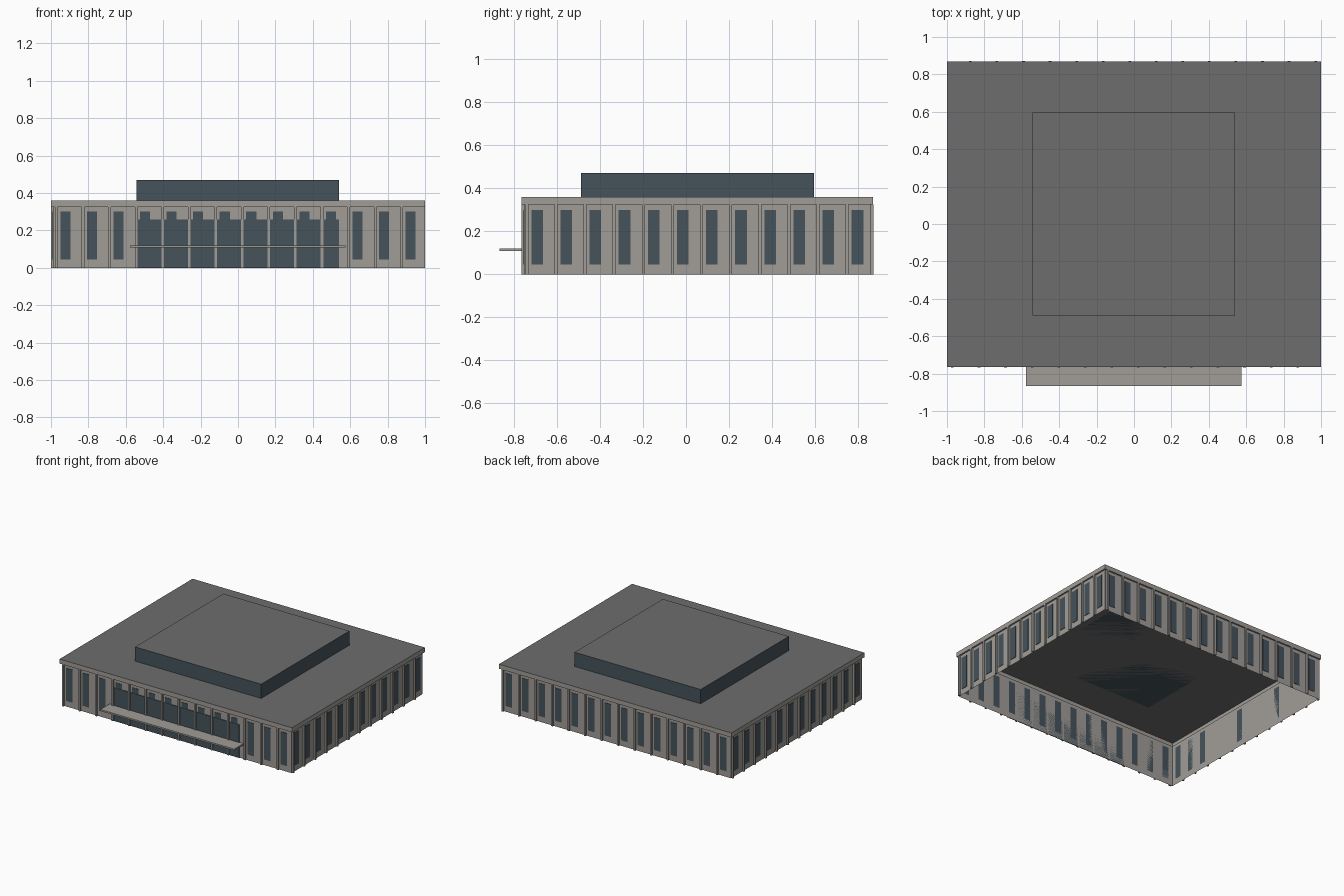
import bpy
import bmesh
from mathutils import Matrix, Vector

cube = bpy.data.objects.get("Cube")
if cube:
    bpy.data.objects.remove(cube, do_unlink=True)


def make_material(name, rgb):
    mat = bpy.data.materials.new(name)
    mat.use_nodes = True
    mat.diffuse_color = (*rgb, 1)
    mat.node_tree.nodes["Principled BSDF"].inputs["Base Color"].default_value = (*rgb, 1)
    return mat


STONE = make_material("warm grey stone", (0.355, 0.335, 0.31))
ROOF = make_material("dark grey roofing", (0.155, 0.155, 0.155))
GLASS = make_material("blue grey glass", (0.06, 0.086, 0.104))

# Main dimensions
X0, X1, Y0, Y1 = -1.0, 1.0, -0.765, 0.87
INSET = 0.012
FASCIA, TOP = 0.325, 0.36
CENTRE_Y = (Y0 + Y1) / 2


def finish(bm, name, materials):
    mesh = bpy.data.meshes.new(name)
    bm.to_mesh(mesh)
    bm.free()
    for mat in materials:
        mesh.materials.append(mat)
    obj = bpy.data.objects.new(name, mesh)
    bpy.context.collection.objects.link(obj)
    return obj


def add_box(bm, low, high, matrix=Matrix()):
    low, high = Vector(low), Vector(high)
    size = Matrix.Diagonal((*(high - low), 1))
    place = matrix @ Matrix.Translation((low + high) / 2) @ size
    bmesh.ops.create_cube(bm, size=1, matrix=place)


def box(name, low, high, materials):
    bm = bmesh.new()
    add_box(bm, low, high)
    return finish(bm, name, materials)


# Open-bottomed shell: walls, overhanging fascia and flat roof
bm = bmesh.new()
rings = []
for inset, z in ((INSET, 0), (INSET, FASCIA), (0, FASCIA), (0, TOP)):
    a, b, c, d = X0 + inset, X1 - inset, Y0 + inset, Y1 - inset
    rings.append([bm.verts.new((x, y, z)) for x, y in ((a, c), (b, c), (b, d), (a, d))])
for lower, upper in zip(rings, rings[1:]):
    for i in range(4):
        j = (i + 1) % 4
        bm.faces.new((lower[i], lower[j], upper[j], upper[i]))
bm.faces.new(rings[-1]).material_index = 1
finish(bm, "walls_and_roof", [STONE, ROOF])

# Windows and fins: each facade is laid out facing -y, then turned into place
half_x, half_y = (X1 - X0) / 2, (Y1 - Y0) / 2
facades = (
    ("front", 0, half_y, 14, 0.142),
    ("left", 90, half_x, 12, 0.1355),
    ("back", 180, half_y, 14, 0.142),
    ("right", 270, half_x, 12, 0.1355),
)
for side, angle, distance, count, pitch in facades:
    turn = Matrix.Rotation(angle * 3.14159265 / 180, 4, "Z")
    matrix = Matrix.Translation((0, CENTRE_Y, 0)) @ turn
    wall = -distance + INSET
    windows, fins = bmesh.new(), bmesh.new()
    for i in range(count):
        u = (i - (count - 1) / 2) * pitch
        add_box(windows, (u - 0.027, wall - 0.003, 0.045), (u + 0.027, wall, 0.3), matrix)
        f = u - 0.048
        add_box(fins, (f - 0.007, -distance - 0.001, 0), (f + 0.007, wall, FASCIA), matrix)
    finish(windows, side + "_windows", [GLASS])
    finish(fins, side + "_fins", [STONE])

# Glazed entrance and its canopy
front = Y0 + INSET
box("entrance_glazing", (-0.54, front - 0.005, 0), (0.54, front, 0.258), [GLASS])
box("entrance_canopy", (-0.577, -0.867, 0.108), (0.575, front, 0.12), [STONE])

# Glazed rooftop storey with a flat roof
storey = box("rooftop_storey", (-0.543, -0.488, TOP), (0.541, 0.595, 0.471), [GLASS, ROOF])
for face in storey.data.polygons:
    if face.normal.z > 0.5:
        face.material_index = 1
